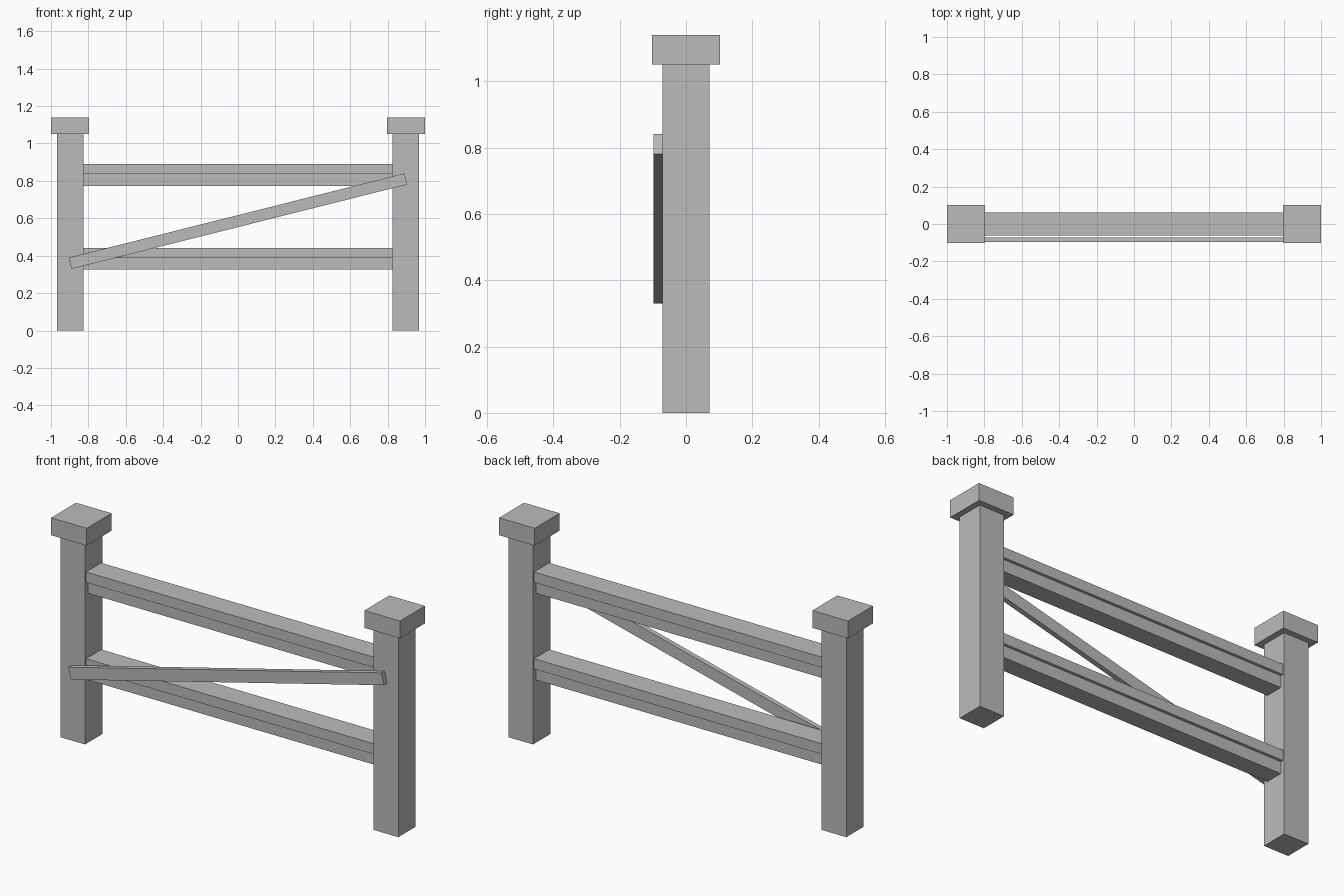
import bpy
import math

cube = bpy.data.objects.get("Cube")
if cube:
    bpy.data.objects.remove(cube, do_unlink=True)

GREY = (0.5, 0.5, 0.5, 1.0)
mat = bpy.data.materials.new("plain grey")
mat.use_nodes = True
mat.diffuse_color = GREY
mat.node_tree.nodes["Principled BSDF"].inputs["Base Color"].default_value = GREY


def box(name, center, size, tilt=0.0):
    """Flat-faced box, optionally tilted about the y axis."""
    bpy.ops.mesh.primitive_cube_add(size=1, location=center, rotation=(0, tilt, 0))
    ob = bpy.context.object
    ob.name = name
    ob.scale = size
    bpy.ops.object.transform_apply(location=False, rotation=False, scale=True)
    ob.data.materials.append(mat)
    return ob


# Posts with square caps
POST_X = 0.898
POST_W = 0.142
POST_H = 1.05
CAP_W = 0.204
CAP_H = 0.09
for side, sx in (("left", 1), ("right", -1)):
    box(side + "_post", (sx * POST_X, 0, POST_H / 2), (POST_W, POST_W, POST_H))
    box(side + "_post_cap", (sx * POST_X, 0, POST_H + CAP_H / 2), (CAP_W, CAP_W, CAP_H))

# Stepped rails: a wide upper half over a narrower lower half
RAIL_LEN = 2 * POST_X - POST_W
for name, top in (("lower", 0.441), ("upper", 0.89)):
    box(name + "_rail_top", (0, 0, top - 0.027), (RAIL_LEN, 0.124, 0.054))
    box(name + "_rail_base", (0, 0, top - 0.085), (RAIL_LEN, 0.094, 0.062))

# Diagonal brace laid across the front of the posts
box("diagonal_brace", (0, -0.0845, 0.585), (1.85, 0.026, 0.062), -math.radians(14.1))
